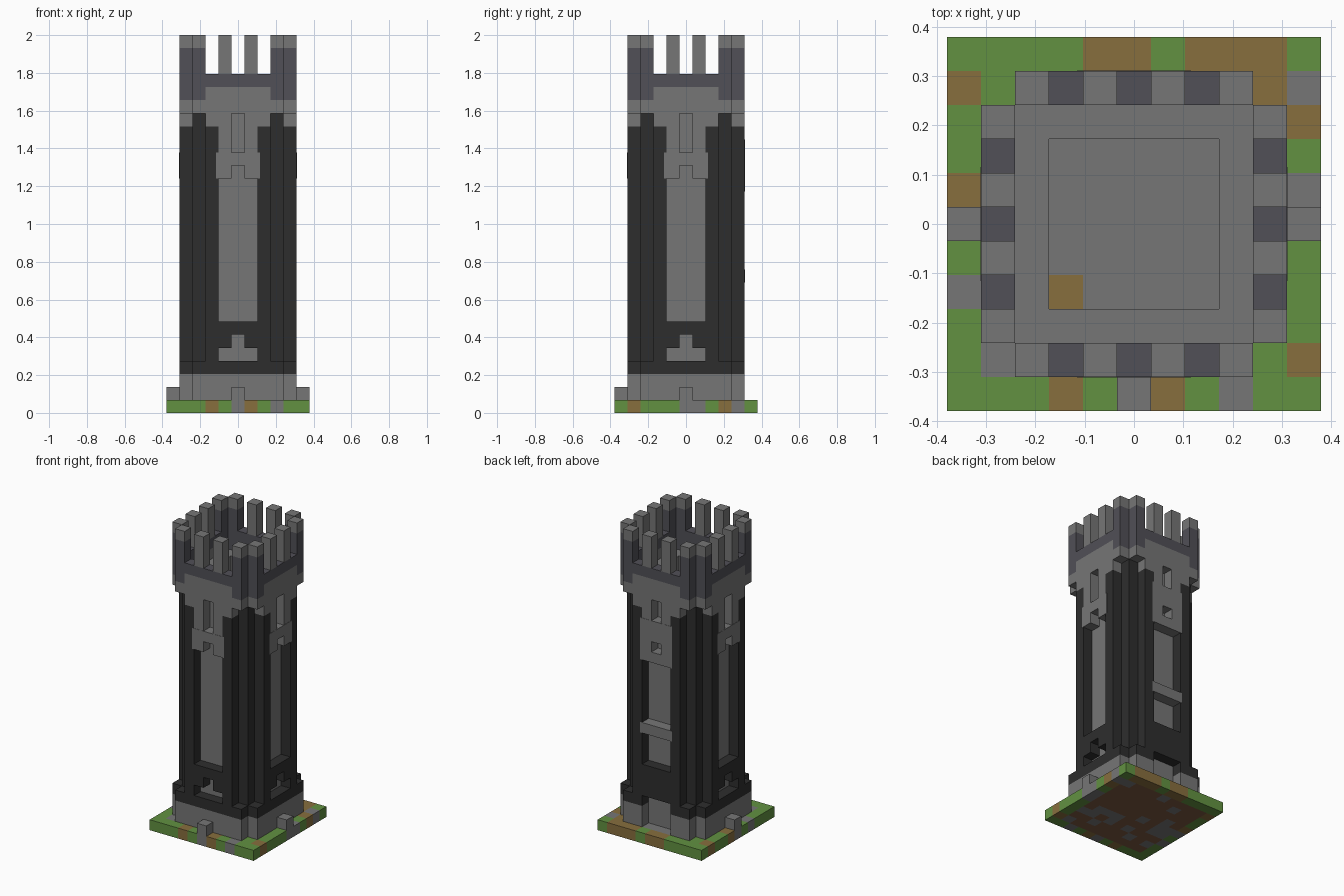
import bpy, bmesh, random
from mathutils import Matrix, Vector

random.seed(4)
U = 2 / 29  # one block

cube = bpy.data.objects.get("Cube")
if cube:
    bpy.data.objects.remove(cube, do_unlink=True)


def material(name, rgb):
    m = bpy.data.materials.new(name)
    m.use_nodes = True
    m.diffuse_color = (*rgb, 1)
    bsdf = m.node_tree.nodes["Principled BSDF"]
    bsdf.inputs["Base Color"].default_value = (*rgb, 1)
    bsdf.inputs["Roughness"].default_value = 0.9
    return m


STONE = material("grey stone", (0.18, 0.18, 0.18))
DARK = material("dark stone", (0.027, 0.027, 0.027))
SLATE = material("slate trim", (0.082, 0.08, 0.095))
GRASS = material("grass green", (0.122, 0.283, 0.053))
EARTH = material("earth brown", (0.242, 0.156, 0.048))
DIRT = material("dirt brown", (0.2, 0.095, 0.05))


def add_box(bm, box, turn=0):
    x0, x1, y0, y1, z0, z1 = box
    verts = bmesh.ops.create_cube(bm, size=1)["verts"]
    rot = Matrix.Rotation(turn * 1.5707963, 4, "Z")
    for v in verts:
        p = Vector((x1 if v.co.x > 0 else x0, y1 if v.co.y > 0 else y0,
                    z1 if v.co.z > 0 else z0))
        v.co = (rot @ p) * U
    return {f for v in verts for f in v.link_faces}


def finish(bm, name, mats):
    mesh = bpy.data.meshes.new(name)
    bm.to_mesh(mesh)
    bm.free()
    for m in mats:
        mesh.materials.append(m)
    ob = bpy.data.objects.new(name, mesh)
    bpy.context.scene.collection.objects.link(ob)


def part(name, mat, boxes, turns=range(4)):
    """Boxes given for the front side, repeated on each turned side."""
    bm = bmesh.new()
    for t in turns:
        for b in boxes:
            add_box(bm, b, t)
    finish(bm, name, [mat])


def outer(x0, x1, z0, z1):
    """Box in the outermost block layer."""
    return (x0, x1, -4.5, -3.5, z0, z1)


def pair(x0, x1, z0, z1, y0=-4.5):
    """Outer box and its mirror image."""
    return [(x0, x1, y0, -3.5, z0, z1), (-x1, -x0, y0, -3.5, z0, z1)]


FACES = (0, 1, 3)  # front and both flanks
BACK = (2,)

# Ground slab, one block per cell, patched with earth and stone
earth = {(-2, -5), (1, -5), (5, -4), (5, 3), (-5, 4), (-5, 1), (-1, 5), (0, 5),
         (2, 5), (3, 5), (4, 5), (4, 4), (-2, -2)}
paving = {(0, -5), (3, -5), (5, 0), (5, 1), (5, 4), (-5, 0), (-5, -2), (-4, -4)}
bm = bmesh.new()
for i in range(-5, 6):
    for j in range(-5, 6):
        inside = max(abs(i), abs(j)) < 5 and (abs(i), abs(j)) != (4, 4)
        top = 2 if (i, j) in earth else 1 if (i, j) in paving or inside else 0
        under = top
        if max(abs(i), abs(j)) < 5:
            under = 1 if random.random() < 0.22 else 3
        for f in add_box(bm, (i - .5, i + .5, j - .5, j + .5, 0, 1)):
            f.material_index = under if f.normal.z < -.5 or f.calc_center_median().z < .01 else top
finish(bm, "ground", [GRASS, STONE, EARTH, DIRT])

# Loose stones beside the foot
part("foot_stones", STONE, [(-.5, .5, -5.5, -4.5, 1, 2)], FACES)

# Hollow shaft: panels between dark corner posts
part("shaft_panels", STONE, [(-2.5, 2.5, -3.5, -2.5, 1, 24)])
corner = (2.5, 3.5, -3.5, -2.5)
part("corner_feet", STONE, [(*corner, 1, 3)])
part("corner_posts", DARK, [(*corner, 3, 23)])
part("corner_caps", STONE, [(*corner, 23, 24)])

# Stepped foot, with a doorway at the back
part("base_walls", STONE, [outer(-3.5, 3.5, 1, 3)], FACES)
part("back_base_wall", STONE, pair(1.5, 3.5, 1, 3), BACK)
part("plinth", DARK, [outer(-3.5, 3.5, 3, 4)], FACES)
part("back_plinth", DARK, pair(1.5, 3.5, 3, 4), BACK)

# Ribs and the low wall between them with its notch opening
part("ribs", DARK, pair(1.5, 2.5, 4, 22))
part("rib_corbels", STONE, pair(1.5, 2.5, 22, 23))
part("low_walls", DARK, pair(.5, 1.5, 5, 6) + [outer(-1.5, 1.5, 6, 7)], FACES)
part("door_lintel", DARK, [outer(-1.5, 1.5, 4, 7)], BACK)

# Hoods hanging below the parapet
HOOD = -4.52
part("hoods", STONE, pair(.5, 1.68, 18, 20, HOOD)
     + [(-.5, .5, HOOD, -3.5, 19, 20)], FACES)
part("hood_columns", STONE, pair(.5, 1.5, 20, 23), FACES)
part("back_window", STONE, pair(.5, 1.68, 17, 21, HOOD)
     + [(-.5, .5, HOOD, -3.5, 17, 18), (-.5, .5, HOOD, -3.5, 19, 21)], BACK)
part("back_window_columns", STONE, pair(.5, 1.5, 21, 23), BACK)
part("back_ledge", STONE, [(-1.68, 1.68, HOOD, -3.5, 10, 11)], BACK)

# Parapet and merlons
part("parapet", STONE, [outer(-3.5, 3.5, 23, 24), outer(-2.5, 2.5, 24, 25)])
part("parapet_trim", SLATE, [outer(-2.5, 2.5, 25, 26)] + pair(2.5, 3.5, 24, 28))
part("merlons", STONE, pair(.5, 1.5, 26, 29))
part("corner_merlon_tops", STONE, pair(2.5, 3.5, 28, 29))
